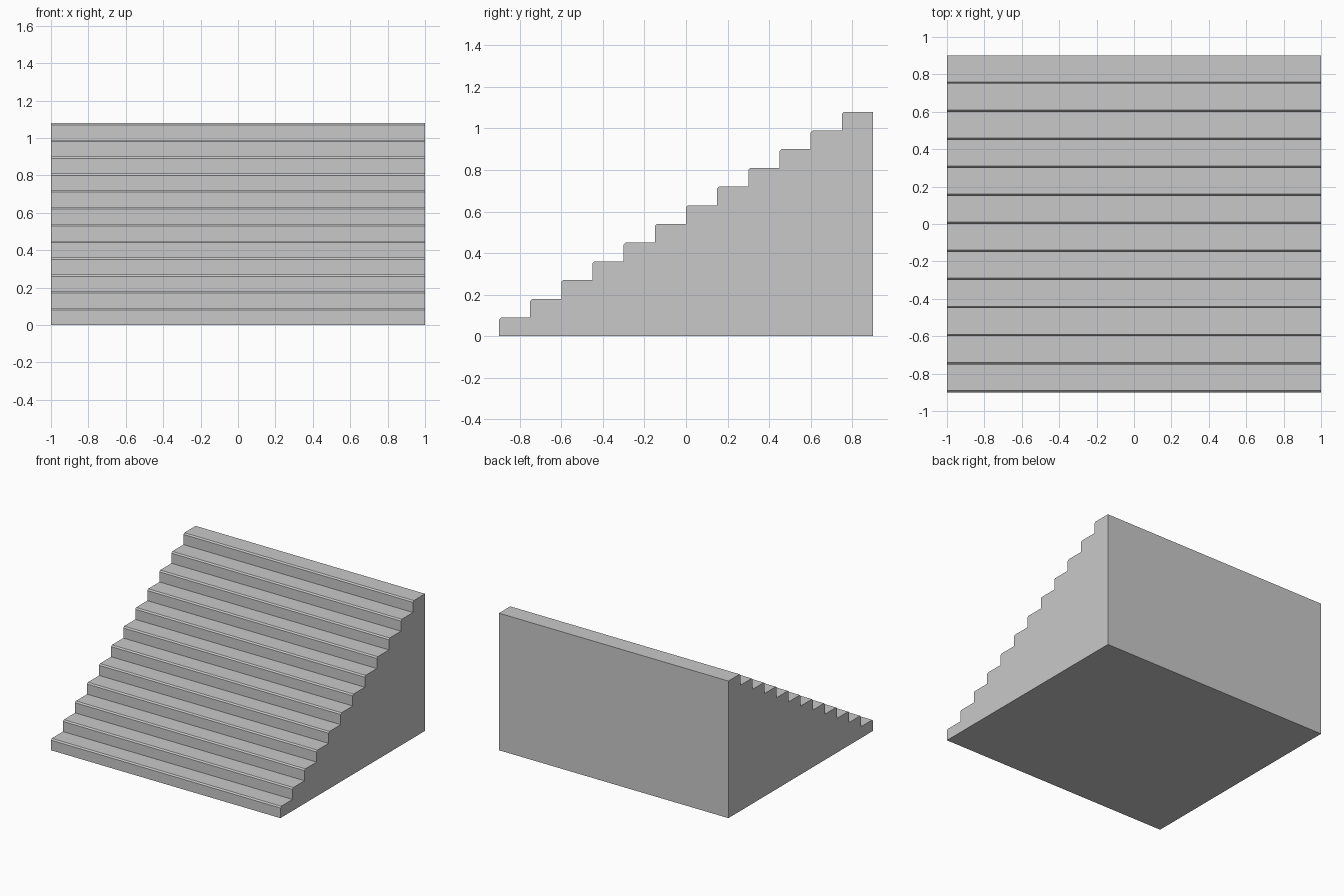
import bpy
import bmesh

STEPS = 12
TREAD = 0.15
RISE = 0.09
NOSE = 0.01      # chamfer on each step edge
HALF_WIDTH = 1.0
HALF_DEPTH = STEPS * TREAD / 2

cube = bpy.data.objects.get("Cube")
if cube:
    bpy.data.objects.remove(cube, do_unlink=True)

# Plain grey stone
grey = bpy.data.materials.new("light_grey")
grey.use_nodes = True
colour = (0.584, 0.584, 0.584, 1)
grey.diffuse_color = colour
grey.node_tree.nodes["Principled BSDF"].inputs["Base Color"].default_value = colour

# Side profile: riser, chamfered nosing and tread for each step
profile = [(-HALF_DEPTH, 0)]
for i in range(STEPS):
    y = -HALF_DEPTH + i * TREAD
    z = (i + 1) * RISE
    profile += [(y, z - NOSE), (y + NOSE, z), (y + TREAD, z)]
profile.append((HALF_DEPTH, 0))

# Extrude the profile across the width
bm = bmesh.new()
side = bm.faces.new([bm.verts.new((-HALF_WIDTH, y, z)) for y, z in profile])
result = bmesh.ops.extrude_face_region(bm, geom=[side], use_keep_orig=True)
new_verts = [g for g in result["geom"] if isinstance(g, bmesh.types.BMVert)]
bmesh.ops.translate(bm, verts=new_verts, vec=(2 * HALF_WIDTH, 0, 0))
bmesh.ops.recalc_face_normals(bm, faces=bm.faces)

mesh = bpy.data.meshes.new("staircase")
bm.to_mesh(mesh)
bm.free()
mesh.materials.append(grey)
stairs = bpy.data.objects.new("staircase", mesh)
bpy.context.collection.objects.link(stairs)
